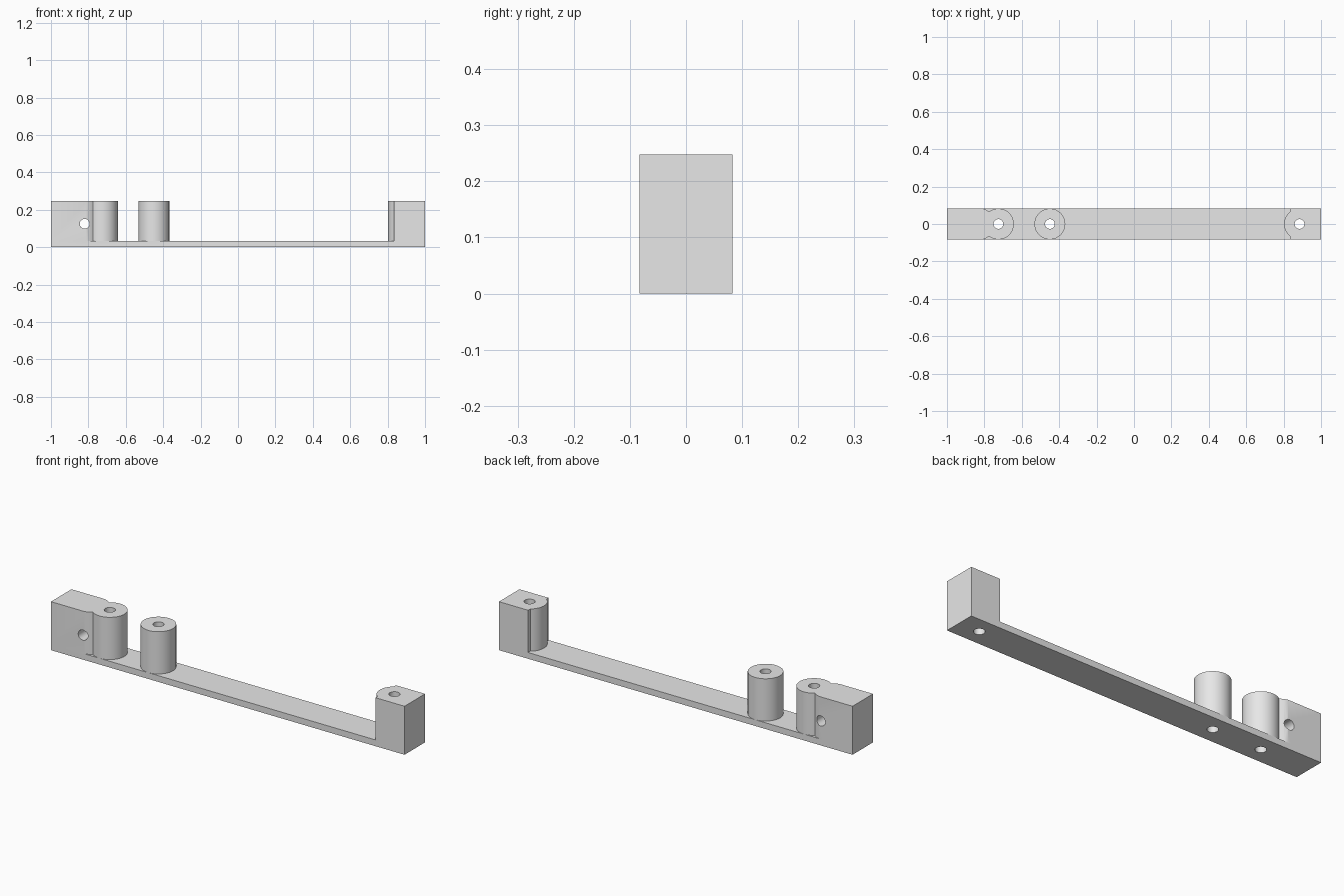
import bpy, bmesh, math

if "Cube" in bpy.data.objects:
    bpy.data.objects.remove(bpy.data.objects["Cube"])

W = 0.083        # half width of the strip
H = 0.248        # overall height
BASE = 0.032     # strip thickness
R = 0.0825       # post radius
HOLE = 0.026     # screw hole radius
LEFT, MID, RIGHT = -0.725, -0.45, 0.885   # hole centres along x

grey = bpy.data.materials.new("plain grey")
grey.diffuse_color = (0.8, 0.8, 0.8, 1)
grey.use_nodes = True
grey.node_tree.nodes["Principled BSDF"].inputs["Base Color"].default_value = grey.diffuse_color


def prism(name, outline, z0, z1):
    """Extrude a counter-clockwise xy outline from z0 to z1."""
    bm = bmesh.new()
    face = bm.faces.new([bm.verts.new((x, y, z0)) for x, y in outline])
    ext = bmesh.ops.extrude_face_region(bm, geom=[face], use_keep_orig=True)
    for v in ext["geom"]:
        if isinstance(v, bmesh.types.BMVert):
            v.co.z = z1
    bmesh.ops.recalc_face_normals(bm, faces=bm.faces)
    mesh = bpy.data.meshes.new(name)
    bm.to_mesh(mesh)
    bm.free()
    ob = bpy.data.objects.new(name, mesh)
    bpy.context.collection.objects.link(ob)
    mesh.materials.append(grey)
    return ob


def arc(cx, r, a0, a1, n):
    return [(cx + r * math.cos(a0 + (a1 - a0) * i / n),
             r * math.sin(a0 + (a1 - a0) * i / n)) for i in range(n + 1)]


def circle(cx, r, n):
    return arc(cx, r, 0, math.tau, n)[:-1]


def combine(target, tool, operation):
    """Apply a boolean and discard the tool."""
    mod = target.modifiers.new("combine", 'BOOLEAN')
    mod.operation, mod.solver, mod.object = operation, 'EXACT', tool
    bpy.context.view_layer.update()
    dg = bpy.context.evaluated_depsgraph_get()
    mesh = bpy.data.meshes.new_from_object(target.evaluated_get(dg))
    target.modifiers.clear()
    target.data = mesh
    bpy.data.objects.remove(tool)


# Flat strip
bracket = prism("bracket", [(-1, -W), (1, -W), (1, W), (-1, W)], 0, BASE)

# Left end block, pinched in where it runs into its round post
a = math.acos(-0.05 / R)
left = ([(-1, -W), (-0.81, -W), (-0.793, -0.077)]
        + arc(LEFT, R, -a, a, 48)
        + [(-0.793, 0.077), (-0.81, W), (-1, W)])

# Right end block with a round nose stepping out of its inner face
right = ([(1, -W), (1, W), (0.835, W)]
         + arc(RIGHT, R, a, math.tau - a, 24)
         + [(0.835, -W)])

for name, outline in (("left_block", left), ("right_block", right),
                      ("middle_post", circle(MID, R, 64))):
    combine(bracket, prism(name, outline, 0.01, H), 'UNION')

# Vertical screw holes
for x in (LEFT, MID, RIGHT):
    combine(bracket, prism("hole_cutter", circle(x, HOLE, 32), -0.1, H + 0.1),
            'DIFFERENCE')

# Cross hole through the left block
cross = prism("cross_hole_cutter", circle(0, HOLE, 32), -0.2, 0.2)
cross.rotation_euler.x = math.pi / 2
cross.location = (-0.82, 0, 0.125)
combine(bracket, cross, 'DIFFERENCE')

# Smooth round walls, crisp edges
bpy.context.view_layer.objects.active = bracket
bracket.select_set(True)
bpy.ops.object.shade_smooth_by_angle(angle=math.radians(25))
